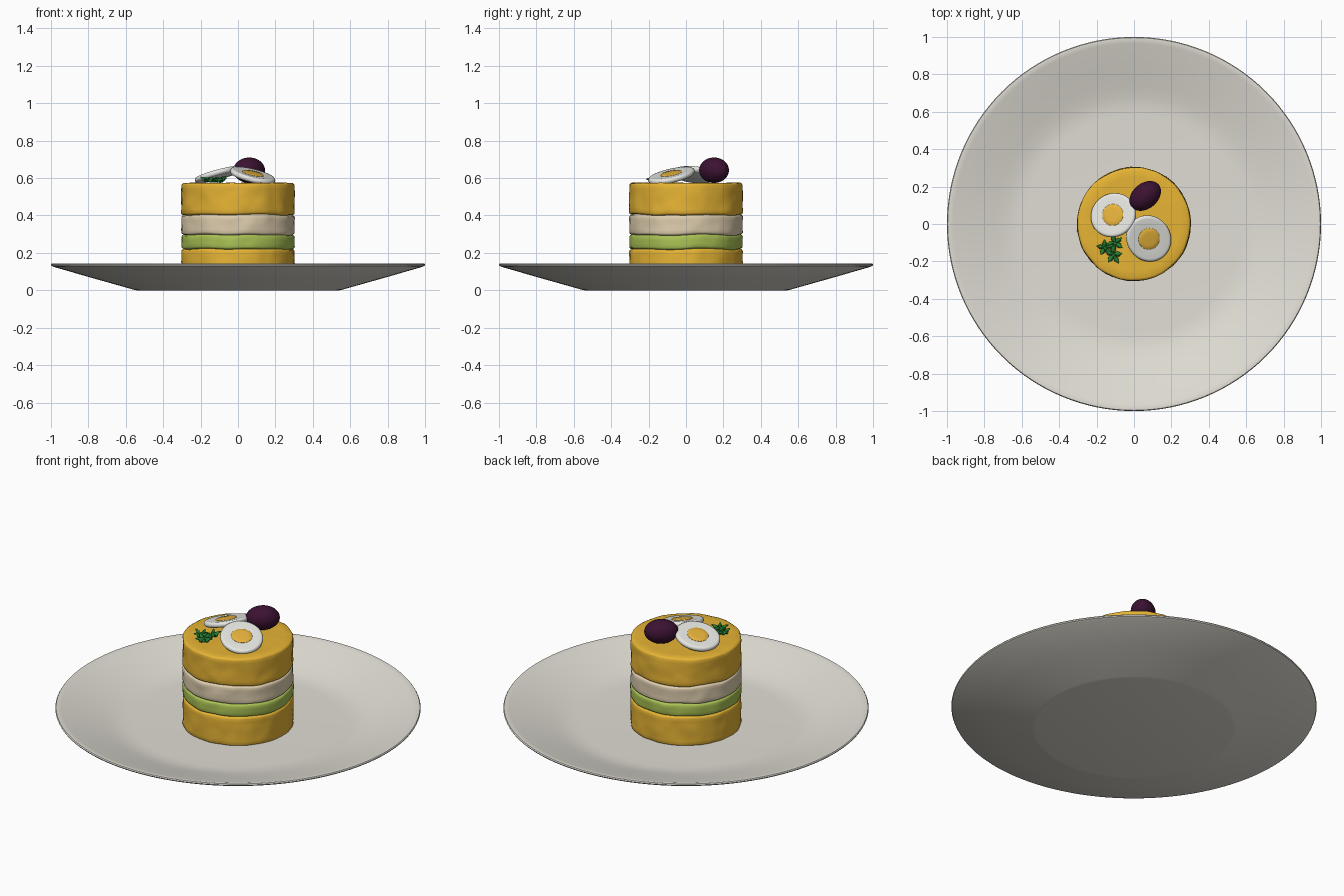
import bpy, bmesh, math
from mathutils import Vector, Matrix, noise

if "Cube" in bpy.data.objects:
    bpy.data.objects.remove(bpy.data.objects["Cube"])

TAU = 2 * math.pi


def mat(name, rgb):
    m = bpy.data.materials.new(name)
    m.diffuse_color = (*rgb, 1)
    m.use_nodes = True
    m.node_tree.nodes["Principled BSDF"].inputs["Base Color"].default_value = m.diffuse_color
    return m


CERAMIC = mat("plate_white", (0.75, 0.73, 0.66))
POTATO = mat("potato_yellow", (0.80, 0.46, 0.035))
AVOCADO = mat("avocado_green", (0.40, 0.54, 0.09))
CREAM = mat("filling_cream", (0.74, 0.62, 0.43))
EGG = mat("egg_white", (0.80, 0.80, 0.76))
YOLK = mat("yolk_yellow", (0.80, 0.45, 0.045))
OLIVE = mat("olive_purple", (0.045, 0.006, 0.032))
LEAF = mat("parsley_green", (0.02, 0.22, 0.035))


def finish(bm, name, material, angle=40):
    bmesh.ops.recalc_face_normals(bm, faces=bm.faces)
    me = bpy.data.meshes.new(name)
    bm.to_mesh(me)
    bm.free()
    me.materials.append(material)
    ob = bpy.data.objects.new(name, me)
    bpy.context.collection.objects.link(ob)
    bpy.ops.object.select_all(action='DESELECT')
    ob.select_set(True)
    bpy.context.view_layer.objects.active = ob
    bpy.ops.object.shade_smooth_by_angle(angle=math.radians(angle))
    return ob


def lathe(profile, n, warp=None):
    """Closed solid from (radius, height) points running pole to pole."""
    bm = bmesh.new()
    rings = []
    for r, z in profile:
        count = 1 if r == 0 else n
        ring = []
        for i in range(count):
            a = TAU * i / n
            co = Vector((r * math.cos(a), r * math.sin(a), z))
            ring.append(bm.verts.new(warp(co) if warp else co))
        rings.append(ring)
    for a, b in zip(rings, rings[1:]):
        for i in range(n):
            j = (i + 1) % n
            vs = [a[i % len(a)], a[j % len(a)], b[j % len(b)], b[i % len(b)]]
            bm.faces.new(list(dict.fromkeys(vs)))
    return bm


# Plate: flat well, sloping rim, rounded lip
finish(lathe([(0, 0), (0.54, 0), (0.56, 0.004), (0.78, 0.066), (0.985, 0.125),
              (0.997, 0.131), (1.0, 0.137), (0.996, 0.143), (0.985, 0.144),
              (0.965, 0.139), (0.85, 0.107), (0.74, 0.075), (0.68, 0.06),
              (0.63, 0.052), (0.58, 0.05), (0, 0.05)], 128), "plate", CERAMIC, 35)


# Cake layers: stacked discs with pressed, slightly uneven sides
def cake_warp(co):
    d = Vector((co.x, co.y, 0))
    side = noise.noise(co * 13) * 0.0045 + noise.noise(co * 30) * 0.002
    rad = d.length
    out = co.copy()
    if rad > 0.2:
        out += d.normalized() * side
    if 0.1 < co.z < 0.5:   # wavy joins, the same for both touching layers
        out.z += noise.noise(Vector((co.x * 6, co.y * 6, round(co.z * 8)))) * 0.008
    elif co.z > 0.55:
        out.z += noise.noise(co * 14) * 0.003
    return out


def layer(name, z0, z1, material):
    R, c = 0.303, 0.012
    prof = [(0, z0), (R - c, z0), (R - 0.003, z0 + c * 0.4), (R, z0 + c)]
    steps = max(2, round((z1 - z0) / 0.022))
    prof += [(R, z0 + c + (z1 - z0 - 2 * c) * k / steps) for k in range(1, steps)]
    prof += [(R, z1 - c), (R - 0.003, z1 - c * 0.4), (R - c, z1)]
    prof += [(r, z1) for r in (0.25, 0.2, 0.15, 0.1, 0.05, 0)]
    finish(lathe(prof, 96, cake_warp), name, material, 50)


layer("potato_base", 0.045, 0.220, POTATO)
layer("avocado_layer", 0.220, 0.296, AVOCADO)
layer("cream_layer", 0.296, 0.402, CREAM)
layer("potato_top", 0.402, 0.574, POTATO)


# Egg slices: rounded rings of white with a low yolk disc, leaning together
def egg_slice(name, centre, normal, long_angle, sx, sy):
    n = Vector(normal).normalized()
    m = (Matrix.Translation(centre) @ n.to_track_quat('Z', 'Y').to_matrix().to_4x4())
    u = Vector((math.cos(long_angle), math.sin(long_angle), 0))
    u = (u - n * u.dot(n)).normalized()
    v = n.cross(u)
    m = Matrix.Translation(centre) @ Matrix((u, v, n)).transposed().to_4x4()

    def warp(co):
        return m @ Vector((co.x * sx, co.y * sy, co.z))

    white = [(0, -0.015), (0.88, -0.015), (0.95, -0.012), (0.99, -0.005), (1, 0.002),
             (0.98, 0.010), (0.93, 0.015), (0.86, 0.016), (0.53, 0.013), (0, 0.013)]
    finish(lathe(white, 48, warp), name + "_white", EGG, 50)
    s = 0.058

    def yolk_warp(co):
        return m @ Vector((co.x * s, co.y * s, co.z))

    yolk = [(0, 0.008), (1, 0.008), (1, 0.014), (0.93, 0.017), (0.6, 0.018), (0, 0.018)]
    finish(lathe(yolk, 40, yolk_warp), name + "_yolk", YOLK, 50)


egg_slice("egg_back", (-0.11, 0.047, 0.617), (-0.28, 0.12, 1), 0.3, 0.126, 0.118)
egg_slice("egg_front", (0.078, -0.077, 0.612), (0.22, -0.20, 1), -0.9, 0.131, 0.118)

# Olive: stretched sphere lying diagonally
bm = bmesh.new()
bmesh.ops.create_uvsphere(bm, u_segments=40, v_segments=24, radius=1)
bm.transform(Matrix.Translation((0.06, 0.150, 0.642)) @ Matrix.Rotation(math.radians(40), 4, 'Z')
             @ Matrix.Diagonal((0.094, 0.068, 0.068, 1)) @ Matrix.Rotation(math.pi / 2, 4, 'Y'))
finish(bm, "olive", OLIVE, 60)


# Parsley: lobed, slightly cupped leaves on a short stem
def parsley_leaf(name, centre, heading, size, tilt):
    bm = bmesh.new()
    n, rings = 60, (0.35, 0.7, 1.0)
    top, bottom = [], []
    for dz, store in ((0.006, top), (-0.006, bottom)):
        mid = bm.verts.new((0, 0, dz))
        for f in rings:
            ring = []
            for i in range(n):
                a = TAU * i / n
                lobe = 0.70 + 0.24 * math.cos(5 * a) + 0.08 * math.cos(15 * a)
                r = size * f * (lobe if f > 0.5 else 0.75)
                z = dz * (1 if f < 1 else 0.5) + 0.010 * f * math.cos(5 * a)
                ring.append(bm.verts.new((r * math.cos(a), r * math.sin(a) * 0.9, z)))
            store.append(ring)
        for i in range(n):
            j = (i + 1) % n
            bm.faces.new((mid, store[0][i], store[0][j]))
            for a, b in zip(store, store[1:]):
                bm.faces.new((a[i], a[j], b[j], b[i]))
    for i in range(n):
        j = (i + 1) % n
        bm.faces.new((top[-1][i], top[-1][j], bottom[-1][j], bottom[-1][i]))
    bm.transform(Matrix.Translation(centre) @ Matrix.Rotation(heading, 4, 'Z')
                 @ Matrix.Rotation(tilt, 4, 'Y'))
    finish(bm, name, LEAF, 50)


parsley_leaf("parsley_leaf_right", (-0.102, -0.103, 0.592), 0.7, 0.050, -0.15)
parsley_leaf("parsley_leaf_left", (-0.155, -0.128, 0.590), 2.9, 0.048, -0.1)
parsley_leaf("parsley_leaf_front", (-0.110, -0.166, 0.589), -1.0, 0.052, 0.1)

bm = bmesh.new()
bmesh.ops.create_cone(bm, cap_ends=True, segments=10, radius1=0.008, radius2=0.006, depth=0.07)
bm.transform(Matrix.Translation((-0.120, -0.133, 0.584)) @ Matrix.Rotation(1.9, 4, 'Z')
             @ Matrix.Rotation(math.pi / 2, 4, 'Y'))
finish(bm, "parsley_stem", LEAF)
